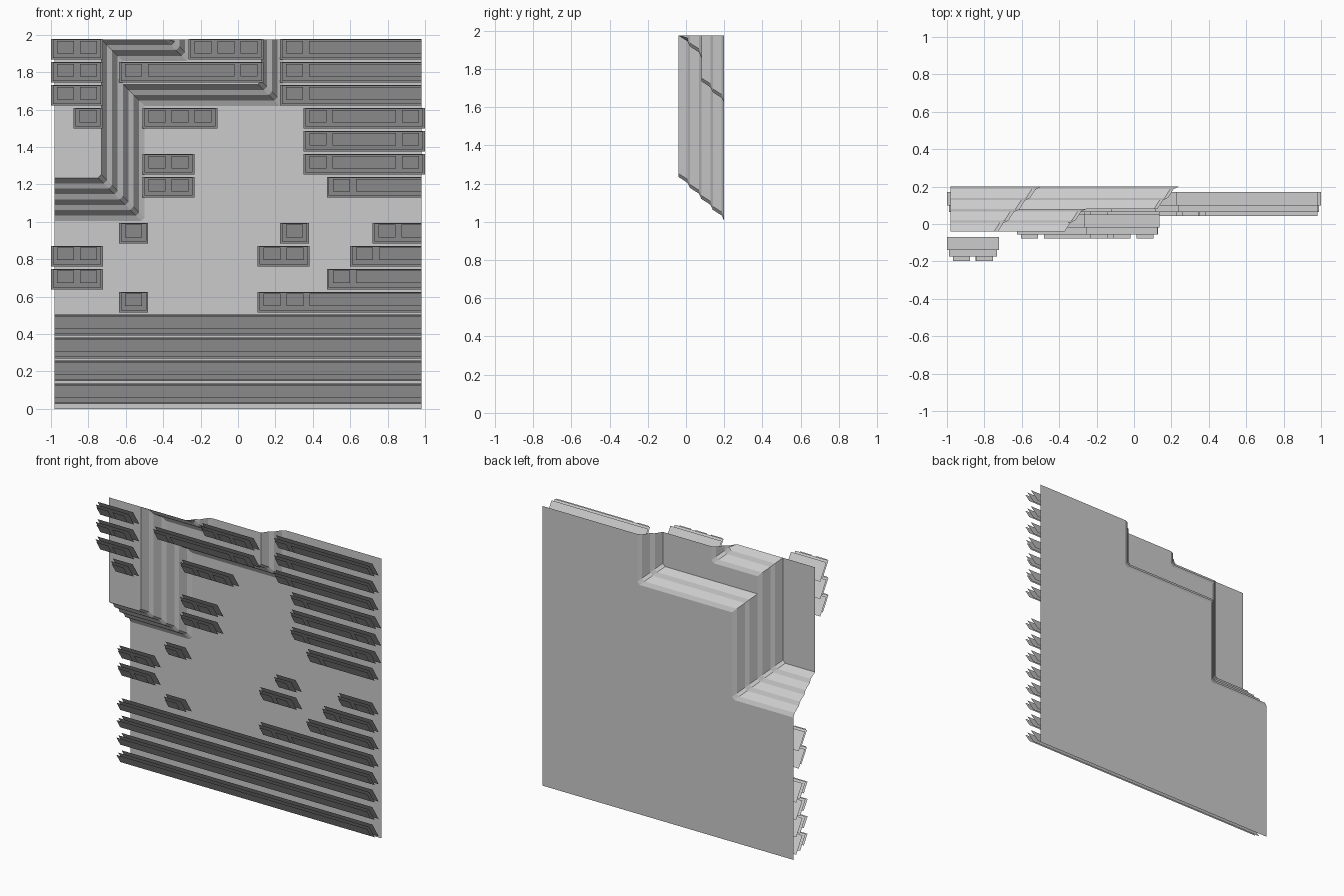
import bpy, bmesh

if "Cube" in bpy.data.objects:
    bpy.data.objects.remove(bpy.data.objects["Cube"], do_unlink=True)

EDGE, TOP = 0.98, 1.975
PLATEAU, LEDGE, BASE = -0.04, 0.08, 0.2

grey = bpy.data.materials.new("light grey")
grey.use_nodes = True
grey.diffuse_color = (0.6, 0.6, 0.6, 1)
grey.node_tree.nodes["Principled BSDF"].inputs["Base Color"].default_value = grey.diffuse_color


def finish(bm, name):
    mesh = bpy.data.meshes.new(name)
    bm.to_mesh(mesh)
    bm.free()
    mesh.materials.append(grey)
    obj = bpy.data.objects.new(name, mesh)
    bpy.context.collection.objects.link(obj)
    return obj


# Stepped wall sheet: contours running from the left edge to the top edge
def contour(bm, z1, x1, z2, x3, w, y):
    z1, x1, z2, x3 = z1 - w, x1 + w, z2 - w, x3 + w
    c = 0.018
    pts = [(-EDGE, z1), (x1 - c, z1), (x1, z1 + c), (x1, z2),
           (x3 - c, z2), (x3, min(z2 + c, TOP)), (x3, TOP)]
    return [bm.verts.new((x, y, z)) for x, z in pts]


# each ramp is two risers with sloping treads: (width, drop)
STEPS = [(0, 0), (0.03, 0.047), (0.057, 0.06), (0.087, 0.107), (0.115, 0.12)]
wall = bmesh.new()
paths = [contour(wall, 1.235, -0.73, TOP, -0.37, w, PLATEAU + d) for w, d in STEPS]
paths += [contour(wall, 1.12, -0.615, 1.735, 0.125, w, LEDGE + d) for w, d in STEPS]
for inner, outer in zip(paths, paths[1:]):
    if inner is paths[4]:
        # flat ledge between the two ramps
        wall.faces.new(inner[3:] + outer[:2:-1])
        continue
    for i in range(len(inner) - 1):
        wall.faces.new((inner[i], outer[i], outer[i + 1], inner[i + 1]))
corner = wall.verts.new((-EDGE, PLATEAU, TOP))
wall.faces.new(paths[0][:4] + [corner])
border = [wall.verts.new((x, BASE, z)) for x, z in ((EDGE, TOP), (EDGE, 0), (-EDGE, 0))]
wall.faces.new((paths[-1] + border)[::-1])
bmesh.ops.remove_doubles(wall, verts=wall.verts, dist=0.0005)
bmesh.ops.recalc_face_normals(wall, faces=wall.faces)
wall.faces.ensure_lookup_table()
if max(wall.faces, key=lambda f: f.calc_area()).normal.y > 0:
    bmesh.ops.reverse_faces(wall, faces=wall.faces)
finish(wall, "stepped_wall")

# Slanted bars: three parallel leaning plates, the front one split into studs
STUD, GAP, SLOPE = 0.091, 0.032, 0.636


def plate(bm, x0, x1, z, surface, low, high, out):
    """Leaning quad whose top edge stands `out` in front of the surface."""
    back = surface - out + (high - low) * SLOPE
    bm.faces.new([bm.verts.new(p) for p in (
        (x0, back, z + low), (x1, back, z + low),
        (x1, surface - out, z + high), (x0, surface - out, z + high))])


def bar(name, row, x0, x1, surface, left, right=0):
    bm = bmesh.new()
    z = 0.025 + 0.1228 * row
    pitch = STUD + GAP
    if x1 is None:
        x1 = x0 + GAP + pitch * left
    open_l, open_r = x0 == -EDGE, x1 == EDGE
    plate(bm, x0, x1, z, surface, 0, 0.11, 0.1)
    plate(bm, x0 if open_l else x0 + 0.01, x1 if open_r else x1 - 0.01,
          z, surface, 0.01, 0.107, 0.135)
    start = x0 if open_l else x0 + GAP + pitch * left
    end = x1 if open_r else x1 - GAP - pitch * right
    spans = [(x0 + GAP + pitch * i, x0 + GAP + pitch * i + STUD) for i in range(left)]
    spans += [(x1 - pitch * (i + 1), x1 - pitch * (i + 1) + STUD) for i in range(right)]
    if end - start > 0.05:
        spans.append((start, end))
    for a, b in spans:
        plate(bm, a, b, z, surface, 0.033, 0.1, 0.157)
    finish(bm, name)


# Full-width strips along the bottom
for row in range(4):
    bar("bottom_strip", row, -EDGE, EDGE, BASE, 0)

# Bars running off the right edge: row, start, studs
for row, x, studs in ((4, 0.105, 2), (5, 0.475, 1), (6, 0.6, 1), (7, 0.72, 1),
                      (9, 0.475, 1), (13, 0.225, 1), (14, 0.225, 1), (15, 0.225, 1)):
    bar("right_bar", row, x, EDGE, BASE, studs)
for row in (10, 11, 12):
    bar("right_end_bar", row, 0.35, 1.0, BASE, 1, 1)

# Short blocks on the base sheet
for row, x, studs in ((4, -0.635, 1), (5, -1, 2), (6, -1, 2), (6, 0.105, 2),
                      (7, -0.635, 1), (7, 0.225, 1), (9, -0.51, 2), (10, -0.51, 2),
                      (12, -0.51, 3)):
    bar("base_block", row, x, None, BASE, studs)

# Blocks on the ledge and the plateau
bar("ledge_bar", 14, -0.635, 0.137, LEDGE, 1, 1)
bar("ledge_block", 15, -0.265, None, LEDGE, 3)
for row in (13, 14, 15):
    bar("plateau_block", row, -1, None, PLATEAU, 2)
bar("plateau_block", 12, -0.88, None, PLATEAU, 1)
